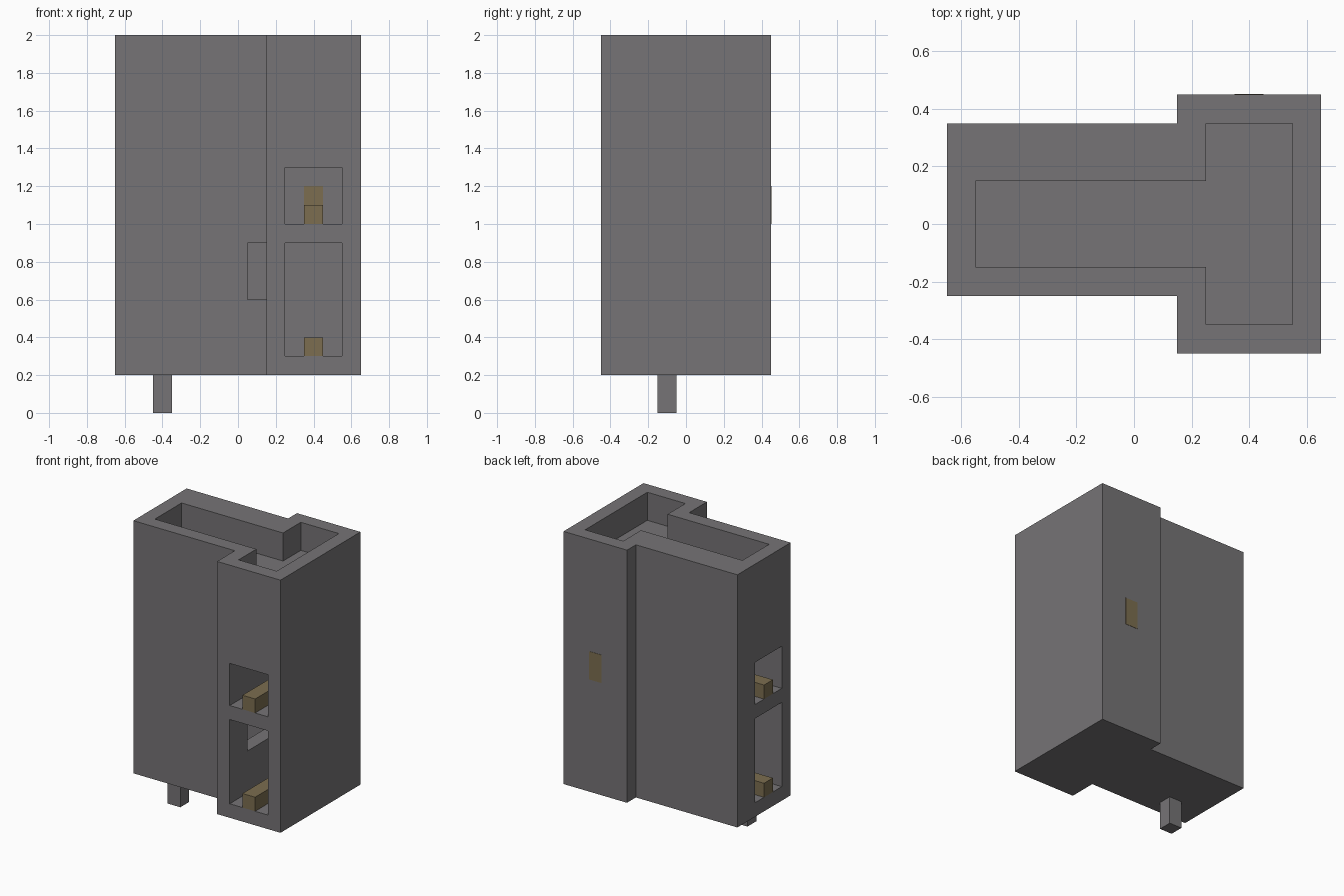
import bpy, bmesh

cube = bpy.data.objects.get("Cube")
if cube:
    bpy.data.objects.remove(cube, do_unlink=True)


def material(name, rgb):
    mat = bpy.data.materials.new(name)
    mat.use_nodes = True
    mat.diffuse_color = (*rgb, 1)
    mat.node_tree.nodes["Principled BSDF"].inputs["Base Color"].default_value = (*rgb, 1)
    return mat


GREY = material("warm grey", (0.18, 0.173, 0.18))
BRASS = material("dull brass", (0.20, 0.155, 0.08))


def prism(name, outline, z0, z1, mat):
    """Extrude a flat outline from z0 up to z1."""
    bm = bmesh.new()
    base = bm.faces.new([bm.verts.new((x, y, z0)) for x, y in outline])
    top = bmesh.ops.extrude_face_region(bm, geom=[base])["geom"]
    for v in top:
        if isinstance(v, bmesh.types.BMVert):
            v.co.z = z1
    bmesh.ops.recalc_face_normals(bm, faces=bm.faces)
    mesh = bpy.data.meshes.new(name)
    bm.to_mesh(mesh)
    bm.free()
    mesh.materials.append(mat)
    obj = bpy.data.objects.new(name, mesh)
    bpy.context.collection.objects.link(obj)
    return obj


def box(name, xs, ys, zs, mat=GREY):
    (x0, x1), (y0, y1) = xs, ys
    return prism(name, [(x0, y0), (x1, y0), (x1, y1), (x0, y1)], *zs, mat)


def tee(x0, x1, x2, stem, bar):
    """T outline: a stem from x0 to x1, then a wider bar to x2."""
    return [(x0, stem[0]), (x1, stem[0]), (x1, bar[0]), (x2, bar[0]),
            (x2, bar[1]), (x1, bar[1]), (x1, stem[1]), (x0, stem[1])]


def cut(target, cutter):
    cutter.hide_render = True
    mod = target.modifiers.new("cut", "BOOLEAN")
    mod.operation, mod.solver, mod.object = "DIFFERENCE", "EXACT", cutter
    bpy.context.view_layer.objects.active = target
    bpy.ops.object.modifier_apply(modifier=mod.name)
    bpy.data.objects.remove(cutter, do_unlink=True)


# T-shaped housing
housing = prism("housing", tee(-0.65, 0.15, 0.65, (-0.25, 0.35), (-0.45, 0.45)), 0.2, 2, GREY)

# Shallow tray in the top
cut(housing, prism("tray_cutter", tee(-0.55, 0.25, 0.55, (-0.15, 0.15), (-0.35, 0.35)),
                   1.8, 2.1, GREY))

# Two stacked chambers open to the front and two open to the side
for low, high in ((0.3, 0.9), (1.0, 1.3)):
    cut(housing, box("front_chamber_cutter", (0.25, 0.55), (-0.6, 0.35), (low, high)))
    cut(housing, box("side_chamber_cutter", (-0.8, 0.15), (-0.15, 0.15), (low, high)))

# Passage joining the lower chambers, with a slot through the front wall
cut(housing, box("slot_cutter", (0.05, 0.15), (-0.3, 0.0), (0.6, 0.9)))
cut(housing, box("passage_cutter", (0.1, 0.3), (-0.25, 0.15), (0.6, 0.9)))

# Contact strips on the chamber floors
for level, z in (("lower", 0.3), ("upper", 1.0)):
    box(level + "_front_strip", (0.35, 0.45), (-0.45, 0.35), (z, z + 0.1), BRASS)
    box(level + "_side_strip", (-0.65, 0.15), (-0.05, 0.05), (z, z + 0.1), BRASS)

# Contact passing through the back wall
box("back_contact", (0.35, 0.45), (0.348, 0.452), (1.0, 1.2), BRASS)

# Peg under the housing
box("peg", (-0.45, -0.35), (-0.15, -0.05), (0, 0.2))
